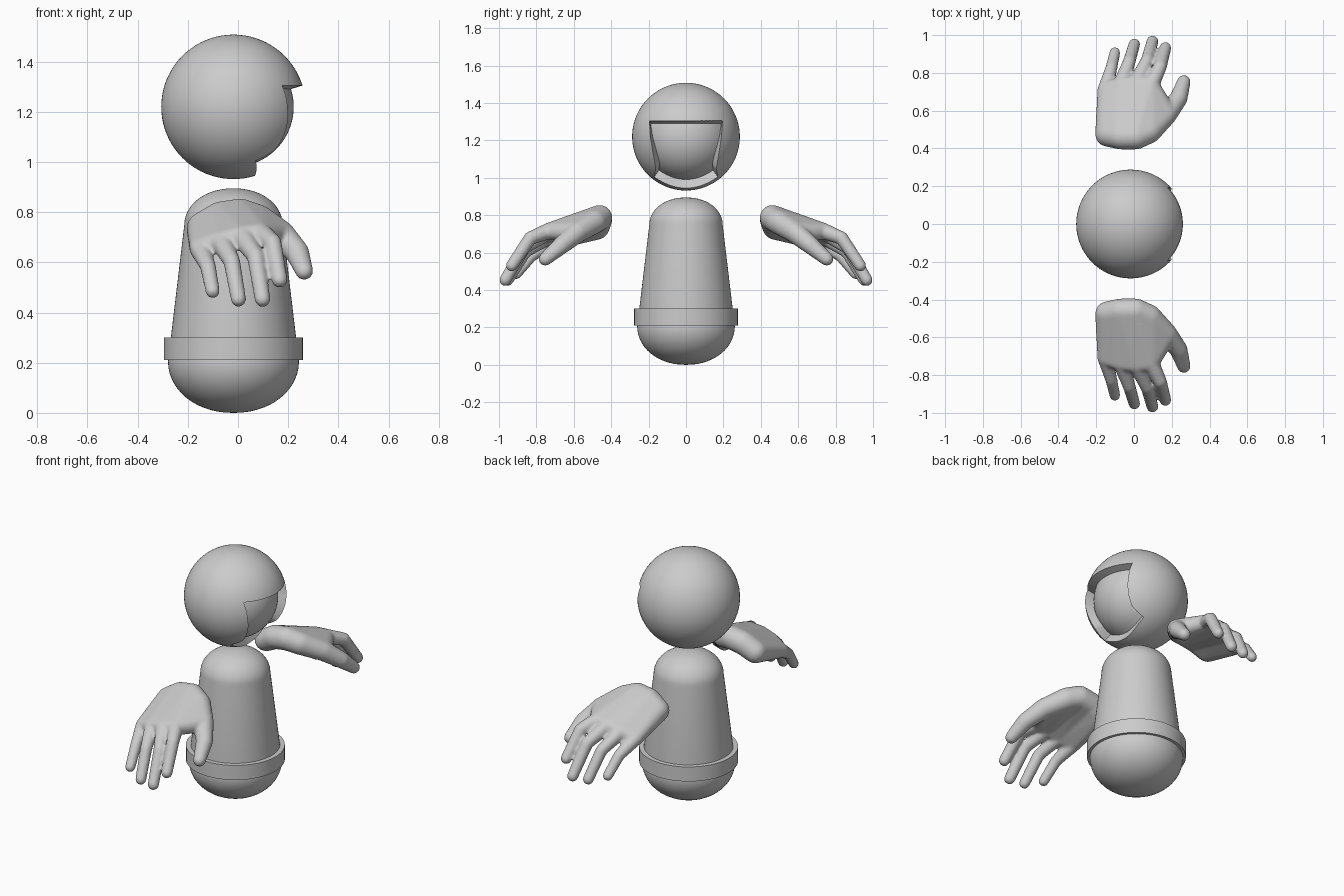
import bpy, bmesh, math
from mathutils import Vector

if "Cube" in bpy.data.objects:
    bpy.data.objects.remove(bpy.data.objects["Cube"])

CX = -0.018          # axis of body and head
HEAD_Z, R_OUT, R_IN = 1.22, 0.288, 0.240


def make_object(name, bm):
    bmesh.ops.recalc_face_normals(bm, faces=bm.faces)
    mesh = bpy.data.meshes.new(name)
    bm.to_mesh(mesh)
    bm.free()
    obj = bpy.data.objects.new(name, mesh)
    bpy.context.collection.objects.link(obj)
    return obj


def smooth(obj, angle=35):
    bpy.ops.object.select_all(action='DESELECT')
    obj.select_set(True)
    bpy.context.view_layer.objects.active = obj
    bpy.ops.object.shade_smooth_by_angle(angle=math.radians(angle))


def lathe(name, profile, closed=False, n=64):
    bm = bmesh.new()
    verts = [bm.verts.new((r, 0, z)) for r, z in profile]
    edges = [bm.edges.new(p) for p in zip(verts, verts[1:])]
    if closed:
        edges.append(bm.edges.new((verts[-1], verts[0])))
    bmesh.ops.spin(bm, geom=verts + edges, cent=(0, 0, 0), axis=(0, 0, 1),
                   angle=2 * math.pi, steps=n, use_merge=True)
    bmesh.ops.remove_doubles(bm, verts=bm.verts, dist=1e-5)
    obj = make_object(name, bm)
    obj.location.x = CX
    smooth(obj)
    return obj


# Body: rounded base, tapering sides, domed top
quarter = [i / 14 * math.pi / 2 for i in range(15)]
base = [(0.261 * math.sin(a) ** 0.95, 0.205 - 0.205 * math.cos(a)) for a in quarter]
dome = [(0.196 * math.cos(a) ** 0.95 if a < 1.57 else 0, 0.75 + 0.145 * math.sin(a)) for a in quarter]
lathe("body", base + dome)

# Belt: square-edged ring
lathe("belt", [(0.25, 0.21), (0.277, 0.21), (0.277, 0.30), (0.25, 0.30)], closed=True)

# Head: sphere with a recessed face opening on the +x side
bm = bmesh.new()
bmesh.ops.create_uvsphere(bm, u_segments=64, v_segments=40, radius=R_OUT)
head = make_object("head", bm)
head.location = (CX, 0, HEAD_Z)


def half_width(v):
    table = [(0, 0.195), (0.3, 0.19), (0.6, 0.175), (0.85, 0.162), (1, 0.170)]
    for (a, p), (b, q) in zip(table, table[1:]):
        if v <= b:
            return p + (q - p) * (v - a) / (b - a)
    return table[-1][1]


# Face cutter: inner patch on the recessed sphere, outer patch beyond the head
N = 20
bm = bmesh.new()
inner, outer = [], []
for j in range(N + 1):
    v = j / N
    for i in range(N + 1):
        u = 2 * i / N - 1
        y = half_width(v) * u
        z = 0.085 + (-0.275 + 0.06 * u * u - 0.085) * v
        po = Vector((math.sqrt(max(0, R_OUT ** 2 - y * y - z * z)), y, z))
        yi, zi = y * (0.97 - 0.12 * v), z * R_IN / R_OUT
        pi = Vector((math.sqrt(max(0, R_IN ** 2 - yi * yi - zi * zi)), yi, zi))
        inner.append(bm.verts.new(pi))
        outer.append(bm.verts.new(pi + (po - pi) * 1.7))
for grid in (inner, outer):
    for j in range(N):
        for i in range(N):
            k = j * (N + 1) + i
            bm.faces.new((grid[k], grid[k + 1], grid[k + N + 2], grid[k + N + 1]))
bmesh.ops.holes_fill  # border walls are bridged below
rim = [e for e in bm.edges if e.is_boundary]
bmesh.ops.bridge_loops(bm, edges=rim)
cutter = make_object("face_cutter", bm)
cutter.location = head.location
cutter.hide_render = True

cut = head.modifiers.new("face", 'BOOLEAN')
cut.operation = 'DIFFERENCE'
cut.solver = 'EXACT'
cut.object = cutter
bpy.context.view_layer.update()
bpy.context.view_layer.objects.active = head
bpy.ops.object.modifier_apply(modifier=cut.name)
bpy.data.objects.remove(cutter)
smooth(head)

# Hands: hulls of spheres (x, y, z, radius) fused by a remesh, mirrored across y
wrist = [(-0.140, 0.475, 0.735, 0.066), (-0.070, 0.462, 0.775, 0.068),
         (0.010, 0.462, 0.787, 0.068), (0.080, 0.492, 0.765, 0.066)]
fingers = [  # little, ring, middle, index
    [(-0.152, 0.71, 0.655, 0.042), (-0.120, 0.825, 0.585, 0.032), (-0.101, 0.908, 0.485, 0.029)],
    [(-0.070, 0.735, 0.685, 0.043), (-0.025, 0.86, 0.605, 0.034), (0.002, 0.952, 0.453, 0.031)],
    [(0.013, 0.745, 0.705, 0.044), (0.070, 0.865, 0.625, 0.035), (0.098, 0.967, 0.453, 0.032)],
    [(0.090, 0.735, 0.715, 0.044), (0.138, 0.832, 0.678, 0.036), (0.166, 0.932, 0.530, 0.032)]]
thumb = [(0.080, 0.505, 0.760, 0.064), (0.170, 0.580, 0.710, 0.058),
         (0.236, 0.665, 0.640, 0.048), (0.264, 0.753, 0.565, 0.036)]

bm = bmesh.new()


def hull(*balls):
    part = bmesh.new()
    for x, y, z, r in balls:
        made = bmesh.ops.create_icosphere(part, subdivisions=3, radius=r)
        bmesh.ops.translate(part, verts=made["verts"], vec=(x, y, z))
    result = bmesh.ops.convex_hull(part, input=part.verts)
    loose = {g for g in result["geom_interior"] + result["geom_unused"]
             if isinstance(g, bmesh.types.BMVert)}
    bmesh.ops.delete(part, geom=list(loose), context='VERTS')
    bmesh.ops.recalc_face_normals(part, faces=part.faces)
    temp = bpy.data.meshes.new("hull")
    part.to_mesh(temp)
    part.free()
    bm.from_mesh(temp)
    bpy.data.meshes.remove(temp)


for i in range(3):
    hull(wrist[i], wrist[i + 1], fingers[i][0], fingers[i + 1][0])
for chain in fingers + [thumb]:
    for a, b in zip(chain, chain[1:]):
        hull(a, b)
hull(wrist[3], thumb[1], fingers[3][0])

hands = make_object("hands", bm)
remesh = hands.modifiers.new("fuse", 'REMESH')
remesh.mode = 'VOXEL'
remesh.voxel_size = 0.008
remesh.use_smooth_shade = True
soften = hands.modifiers.new("soften", 'SMOOTH')
soften.factor = 0.5
soften.iterations = 10
mirror = hands.modifiers.new("other_hand", 'MIRROR')
mirror.use_axis = (False, True, False)
